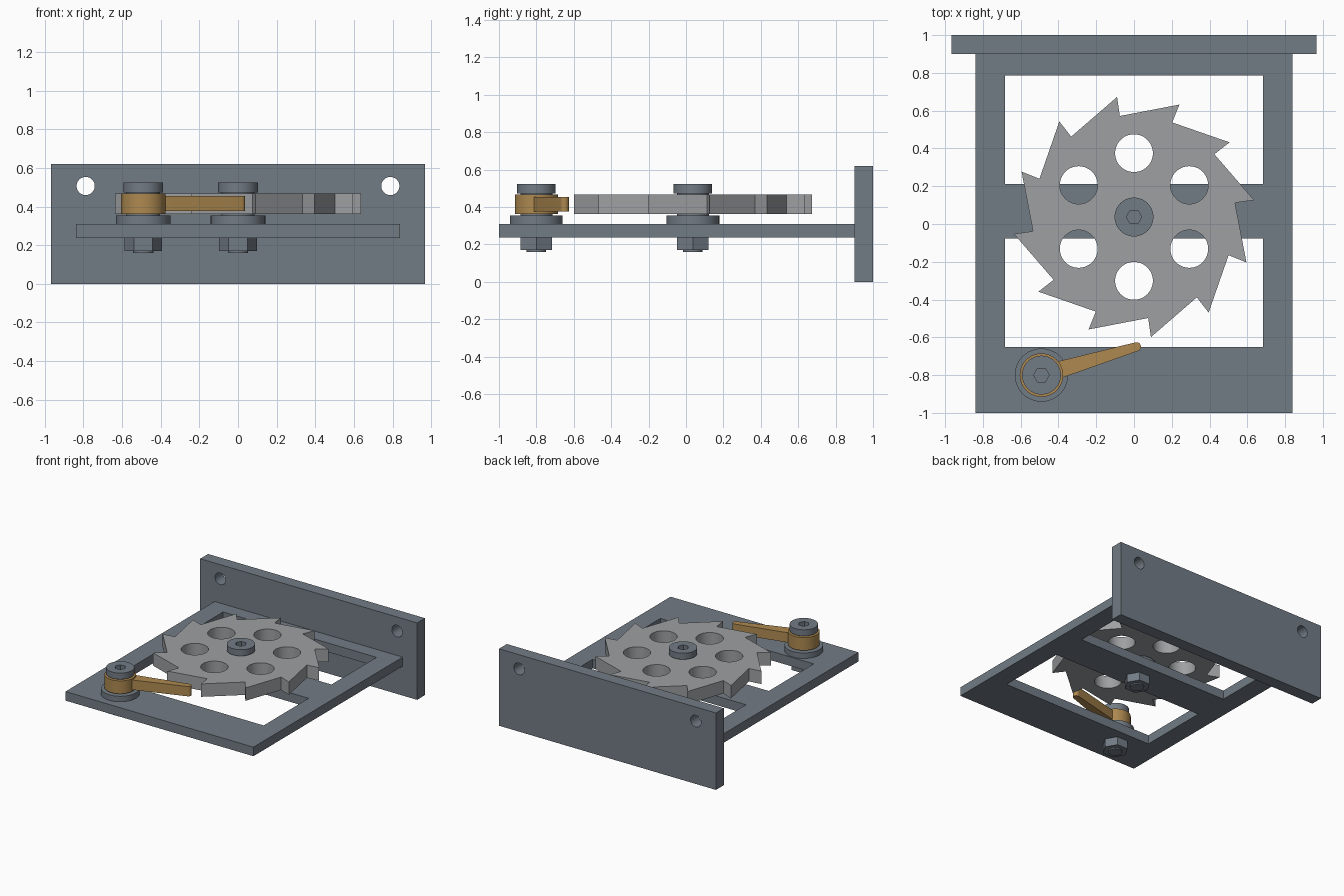
import bpy, bmesh
from math import sin, cos, pi, radians, atan2, hypot

if "Cube" in bpy.data.objects:
    bpy.data.objects.remove(bpy.data.objects["Cube"])


def material(name, rgb):
    m = bpy.data.materials.new(name)
    m.diffuse_color = (*rgb, 1)
    m.use_nodes = True
    m.node_tree.nodes["Principled BSDF"].inputs["Base Color"].default_value = m.diffuse_color
    return m


STEEL = material("blue_steel", (0.17, 0.20, 0.235))
BRASS = material("brass", (0.42, 0.25, 0.08))
WHEEL = material("grey_steel", (0.34, 0.35, 0.36))


def ring(x, y, r, n=48, start=0.0):
    return [(x + r * cos(start + 2 * pi * i / n), y + r * sin(start + 2 * pi * i / n)) for i in range(n)]


def rect(x0, x1, y0, y1):
    return [(x0, y0), (x1, y0), (x1, y1), (x0, y1)]


def prisms(name, items, mat=None, upright=False):
    """Extrude (outline, low, high) items along z, or along y from an x-z outline if upright."""
    bm = bmesh.new()
    for pts, lo, hi in items:
        def put(h):
            return [bm.verts.new((a, h, b) if upright else (a, b, h)) for a, b in pts]
        low, high = put(lo), put(hi)
        bm.faces.new(low[::-1])
        bm.faces.new(high)
        for i in range(len(pts)):
            j = (i + 1) % len(pts)
            bm.faces.new((low[i], low[j], high[j], high[i]))
    bmesh.ops.recalc_face_normals(bm, faces=bm.faces)
    me = bpy.data.meshes.new(name)
    bm.to_mesh(me)
    bm.free()
    ob = bpy.data.objects.new(name, me)
    bpy.context.collection.objects.link(ob)
    if mat:
        me.materials.append(mat)
    return ob


def activate(ob):
    bpy.ops.object.select_all(action='DESELECT')
    ob.select_set(True)
    bpy.context.view_layer.objects.active = ob


def combine(ob, other, op='DIFFERENCE'):
    mod = ob.modifiers.new("cut", 'BOOLEAN')
    mod.operation, mod.object, mod.solver = op, other, 'EXACT'
    activate(ob)
    bpy.ops.object.modifier_apply(modifier=mod.name)
    bpy.data.objects.remove(other)


def smooth(ob):
    activate(ob)
    bpy.ops.object.shade_smooth_by_angle(angle=radians(20))


def lathe(name, profile, x, y, mat, n=48):
    bm = bmesh.new()
    vs = [bm.verts.new((r, 0, z)) for r, z in profile]
    es = [bm.edges.new(p) for p in zip(vs, vs[1:])]
    bmesh.ops.spin(bm, geom=vs + es, cent=(0, 0, 0), axis=(0, 0, 1), angle=2 * pi, steps=n)
    bmesh.ops.remove_doubles(bm, verts=bm.verts, dist=1e-4)
    bmesh.ops.recalc_face_normals(bm, faces=bm.faces)
    bmesh.ops.translate(bm, verts=bm.verts, vec=(x, y, 0))
    me = bpy.data.meshes.new(name)
    bm.to_mesh(me)
    bm.free()
    me.materials.append(mat)
    ob = bpy.data.objects.new(name, me)
    bpy.context.collection.objects.link(ob)
    return ob


HUB = (0.0, 0.037)
PIVOT = (-0.49, -0.80)

# Upright mounting plate with two screw holes
plate = prisms("mounting_plate", [(rect(-0.967, 0.967, 0, 0.62), 0.9, 1.0)], STEEL, True)
combine(plate, prisms("cutter", [(ring(s * 0.788, 0.506, 0.047), 0.8, 1.1) for s in (-1, 1)], upright=True))
smooth(plate)

# Flat frame with two windows and a crossbar
frame = prisms("base_frame", [(rect(-0.838, 0.838, -1.0, 0.9), 0.237, 0.31)], STEEL)
combine(frame, prisms("cutter", [(rect(-0.684, 0.684, a, b), 0.1, 0.5)
                                 for a, b in ((-0.65, -0.077), (0.213, 0.787))]))

# Ratchet wheel: 12 radial-faced teeth, six lightening holes and a bore
teeth = []
for k in range(12):
    a = radians(8 + 30 * k)
    teeth += [(HUB[0] + r * cos(a), HUB[1] + r * sin(a)) for r in (0.642, 0.54)]
# order runs tip -> root at each step, so the long flank leads to the next tip
teeth = [p for k in range(12) for p in (teeth[2 * k], teeth[2 * k + 1])][::-1]
teeth = [p for k in range(12) for p in (teeth[2 * k + 1], teeth[2 * k])]
wheel = prisms("ratchet_wheel", [(teeth, 0.362, 0.466)], WHEEL)
holes = [(ring(HUB[0] + 0.338 * cos(radians(30 + 60 * k)), HUB[1] + 0.338 * sin(radians(30 + 60 * k)), 0.1),
          0.3, 0.6) for k in range(6)]
combine(wheel, prisms("cutter", holes + [(ring(*HUB, 0.09), 0.3, 0.6)]))
smooth(wheel)

# Pawl: round boss plus tapered arm with a rounded tip
dx, dy = 0.013 - PIVOT[0], -0.65 - PIVOT[1]
turn, reach = atan2(dy, dx), hypot(dx, dy)
arm = [(0.095, 0.045), (0.095, -0.045)]
arm += [(reach + 0.024 * cos(t), 0.024 * sin(t)) for t in (pi * (i / 10 - 0.5) for i in range(11))]
arm = [(PIVOT[0] + x * cos(turn) - y * sin(turn), PIVOT[1] + x * sin(turn) + y * cos(turn)) for x, y in arm]
pawl = prisms("pawl", [(ring(*PIVOT, 0.115), 0.362, 0.466)], BRASS)
combine(pawl, prisms("pawl_arm", [(arm, 0.376, 0.455)], BRASS), 'UNION')
combine(pawl, prisms("cutter", [(ring(*PIVOT, 0.09), 0.3, 0.6)]))
smooth(pawl)

# Shouldered pivot bolts, flange collars and hex nuts
for label, (x, y) in (("wheel", HUB), ("pawl", PIVOT)):
    bolt = lathe(label + "_bolt", [(0, 0.16), (0.052, 0.16), (0.052, 0.31), (0.141, 0.31), (0.141, 0.354),
                                   (0.086, 0.354), (0.086, 0.473), (0.103, 0.473), (0.103, 0.523),
                                   (0, 0.523)], x, y, STEEL)
    combine(bolt, prisms("cutter", [(ring(x, y, 0.041, 6), 0.48, 0.6)]))
    smooth(bolt)
    prisms(label + "_nut", [(ring(x, y, 0.097, 6), 0.17, 0.237)], STEEL)
